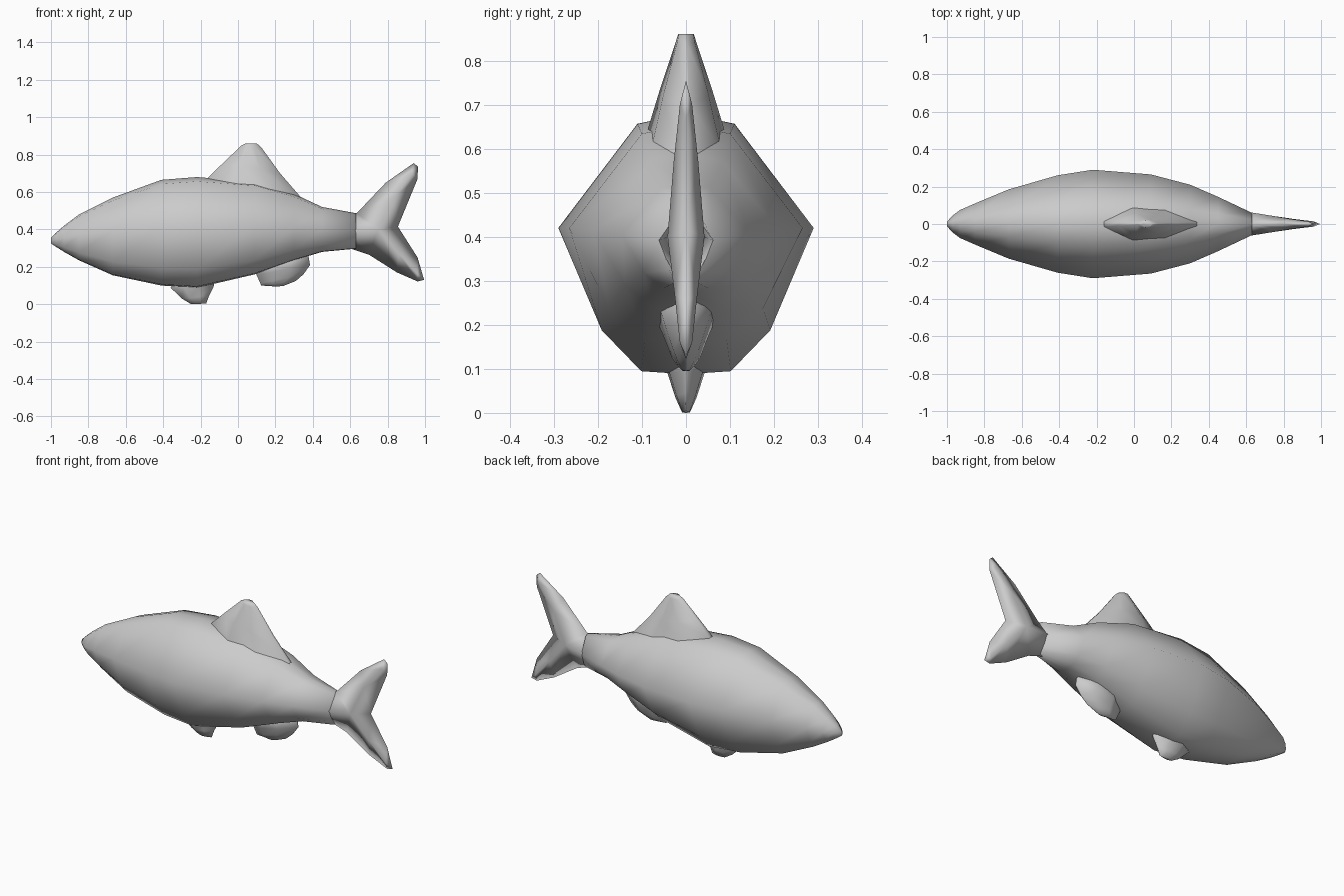
import bpy, bmesh

if "Cube" in bpy.data.objects:
    bpy.data.objects.remove(bpy.data.objects["Cube"])

grey = bpy.data.materials.new("fish_grey")
grey.diffuse_color = (0.6, 0.6, 0.6, 1)
grey.use_nodes = True
grey.node_tree.nodes["Principled BSDF"].inputs["Base Color"].default_value = grey.diffuse_color


def finish(name, bm):
    """Turn a bmesh into a smooth-shaded grey object."""
    bmesh.ops.remove_doubles(bm, verts=bm.verts, dist=0.0005)
    bmesh.ops.recalc_face_normals(bm, faces=bm.faces)
    mesh = bpy.data.meshes.new(name)
    bm.to_mesh(mesh)
    bm.free()
    mesh.materials.append(grey)
    for p in mesh.polygons:
        p.use_smooth = True
    obj = bpy.data.objects.new(name, mesh)
    bpy.context.collection.objects.link(obj)
    return obj


def loft(name, rings):
    """Bridge equal-length closed rings and cap both ends."""
    bm = bmesh.new()
    rows = [[bm.verts.new(p) for p in ring] for ring in rings]
    n = len(rows[0])
    for a, b in zip(rows, rows[1:]):
        for i in range(n):
            j = (i + 1) % n
            bm.faces.new((a[i], a[j], b[j], b[i]))
    bm.faces.new(rows[0])
    bm.faces.new(rows[-1])
    return finish(name, bm)


# Body: stations of x, top, waist height, bottom, half width
stations = [
    (-1.00, .355, .340, .325, .012), (-.97, .385, .345, .305, .045),
    (-.93, .42, .355, .28, .075), (-.85, .48, .37, .235, .11),
    (-.67, .57, .395, .155, .185), (-.41, .665, .415, .10, .26),
    (-.22, .68, .42, .088, .29), (.09, .655, .42, .16, .265),
    (.30, .59, .415, .235, .21), (.45, .52, .405, .28, .145),
    (.63, .487, .39, .297, .06)]


def body_ring(x, top, mid, bottom, w):
    up, down = top - mid, mid - bottom
    half = [(.38 * w, mid + .91 * up), (w, mid),
            (.66 * w, mid - .70 * down), (.35 * w, mid - .98 * down)]
    return ([(x, 0, top)] + [(x, y, z) for y, z in half] + [(x, 0, bottom)]
            + [(x, -y, z) for y, z in reversed(half)])


loft("body", [body_ring(*s) for s in stations])


# Fins: rows of leading x, z, trailing x, z, half thickness
def fin(name, rows):
    section = [(0, .15), (.3, 1), (.65, .9), (1, .12)]
    rings = []
    for x0, z0, x1, z1, h in rows:
        side = [(x0 + (x1 - x0) * t, h * k, z0 + (z1 - z0) * t) for t, k in section]
        rings.append(side + [(x, -y, z) for x, y, z in reversed(side)])
    return loft(name, rings)


fin("dorsal_fin", [(-.16, .64, .36, .53, .10), (-.16, .677, .35, .556, .088),
                   (-.08, .755, .225, .70, .058), (.02, .85, .125, .838, .022),
                   (.04, .86, .10, .86, .018)])
fin("pelvic_fin", [(-.34, .13, -.12, .15, .06), (-.36, .088, -.13, .095, .042),
                   (-.30, .03, -.155, .045, .024), (-.25, 0, -.17, .004, .009)])
fin("anal_fin", [(.09, .20, .37, .30, .075), (.10, .155, .385, .21, .05),
                 (.12, .11, .35, .16, .032), (.125, .10, .31, .125, .02),
                 (.20, .095, .24, .097, .008)])

# Forked tail: sharp outline points and a thick spine, mirrored across y
outline = dict(a=(.60, .486), b=(.635, .487), c=(.79, .65), d=(.94, .755),
               e=(.962, .735), f=(.96, .67), n=(.855, .415), g=(.96, .25),
               h=(.995, .13), i=(.96, .122), j=(.85, .17), k=(.70, .265),
               l=(.60, .298))
spine = dict(M=(.60, .39, .066), N=(.75, .40, .042), U=(.83, .57, .028),
             V=(.93, .70, .014), P=(.86, .27, .026), Q=(.96, .16, .014))
faces = "abNM bcUN cdVU deV efV fnUV nNU nPN ngP ghQP hiQ ijPQ jkNP klMN".split()
bm = bmesh.new()
edge = {key: bm.verts.new((x, 0, z)) for key, (x, z) in outline.items()}
sides = []
for s in (1, -1):
    v = dict(edge)
    v.update({key: bm.verts.new((x, s * y, z)) for key, (x, z, y) in spine.items()})
    sides.append(v)
    for f in faces:
        bm.faces.new([v[key] for key in f])
bm.faces.new((edge["a"], sides[0]["M"], edge["l"], sides[1]["M"]))
finish("tail_fin", bm)
